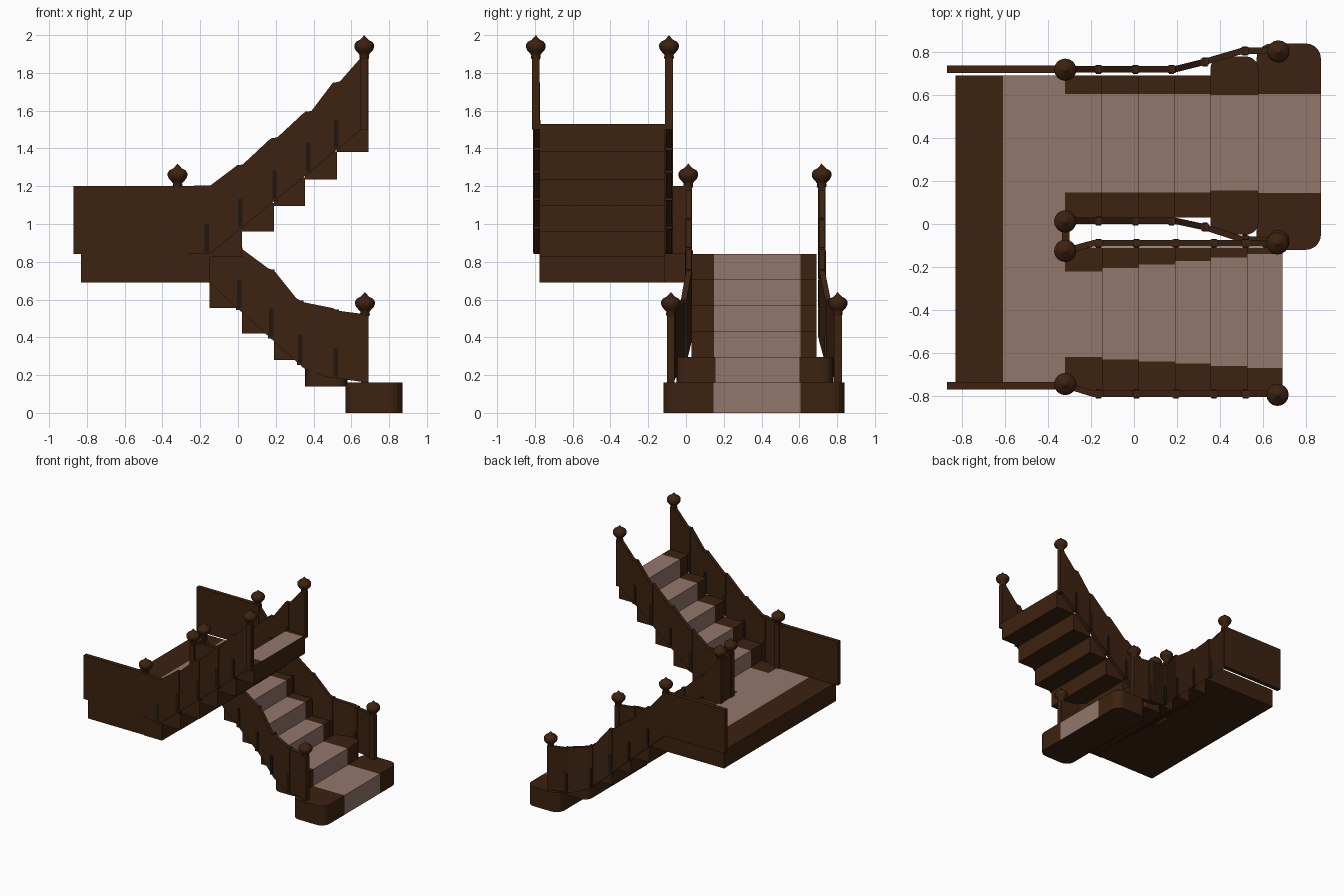
import bpy, bmesh, math

if "Cube" in bpy.data.objects:
    bpy.data.objects.remove(bpy.data.objects["Cube"])

def mat(name, c):
    m = bpy.data.materials.new(name)
    m.diffuse_color = (*c, 1)
    m.use_nodes = True
    m.node_tree.nodes["Principled BSDF"].inputs["Base Color"].default_value = m.diffuse_color
    return m

WOOD = mat("dark wood", (0.045, 0.016, 0.005))
CARPET = mat("carpet", (0.29, 0.18, 0.145))
SHADE = mat("shadow wood", (0.017, 0.008, 0.004))

def finish(bm, name, *mats):
    bmesh.ops.recalc_face_normals(bm, faces=bm.faces)
    me = bpy.data.meshes.new(name)
    bm.to_mesh(me)
    bm.free()
    ob = bpy.data.objects.new(name, me)
    bpy.context.collection.objects.link(ob)
    for m in mats:
        me.materials.append(m)
    return ob

def rounded_rect(x0, x1, y0, y1, r):
    if r == 0:
        return [(x0, y0), (x1, y0), (x1, y1), (x0, y1)]
    pts = []
    for cx, cy, a0 in ((x1 - r, y1 - r, 0), (x0 + r, y1 - r, 90),
                       (x0 + r, y0 + r, 180), (x1 - r, y0 + r, 270)):
        for i in range(6):
            a = math.radians(a0 + 18 * i)
            pts.append((cx + r * math.cos(a), cy + r * math.sin(a)))
    return pts

def block(name, x, y, z, r=0, axis=1, strip=None, riser=0):
    """Slab; the strip range along the axis is carpeted on top and on the riser side."""
    bm = bmesh.new()
    f = bm.faces.new([bm.verts.new((px, py, z[0])) for px, py in rounded_rect(*x, *y, r)])
    ext = bmesh.ops.extrude_face_region(bm, geom=[f])["geom"]
    bmesh.ops.translate(bm, vec=(0, 0, z[1] - z[0]),
                        verts=[v for v in ext if isinstance(v, bmesh.types.BMVert)])
    bmesh.ops.recalc_face_normals(bm, faces=bm.faces)
    if strip:
        no = [0, 0, 0]
        no[axis] = 1
        for s in strip:
            co = [0, 0, 0]
            co[axis] = s
            bmesh.ops.bisect_plane(bm, geom=bm.verts[:] + bm.edges[:] + bm.faces[:],
                                   plane_co=co, plane_no=no)
        for f in bm.faces:
            c = f.calc_center_median()[axis]
            if strip[0] < c < strip[1] and (f.normal.z > 0.5 or f.normal.x * riser > 0.9):
                f.material_index = 1
    return finish(bm, name, WOOD, CARPET)

def rail(name, pts, t=0.03):
    """Solid balustrade panel through stations (x, y, bottom, top)."""
    bm = bmesh.new()
    rings = [[bm.verts.new((x, y + s * t / 2, z)) for s, z in
              ((-1, b), (1, b), (1, h), (-1, h))] for x, y, b, h in pts]
    for a, b in zip(rings, rings[1:]):
        for i in range(4):
            j = (i + 1) % 4
            bm.faces.new((a[i], a[j], b[j], b[i]))
    bm.faces.new(rings[0])
    bm.faces.new(rings[-1])
    return finish(bm, name, WOOD)

def newel(x, y, base, top):
    """Square post with a turned finial."""
    block("newel_post", (x - .02, x + .02), (y - .02, y + .02), (base, top))
    prof = [(.02, -.01), (.026, 0), (.024, .015), (.032, .025), (.046, .04), (.052, .055),
            (.052, .07), (.042, .085), (.022, .095), (.01, .108), (0, .12)]
    bm = bmesh.new()
    vs = [bm.verts.new((x + r, y, top + z)) for r, z in prof]
    es = [bm.edges.new(e) for e in zip(vs, vs[1:])]
    bmesh.ops.spin(bm, geom=vs + es, cent=(x, y, 0), axis=(0, 0, 1),
                   angle=2 * math.pi, steps=16)
    bmesh.ops.remove_doubles(bm, verts=bm.verts, dist=1e-4)
    ob = finish(bm, "newel_finial", WOOD)
    for p in ob.data.polygons:
        p.use_smooth = True

def lerp(table, x):
    for (xa, a), (xb, b) in zip(table, table[1:]):
        if x <= xb:
            return a + (b - a) * max(0, x - xa) / (xb - xa)
    return table[-1][1]

def flight_rail(name, path, bottom, top, posts):
    xs = sorted({p[0] for p in path + bottom + top})
    rail(name, [(x, lerp(path, x), lerp(bottom, x), lerp(top, x)) for x in xs])
    for x in posts:  # baluster with dark lower inlay
        y, b, h = lerp(path, x), lerp(bottom, x), lerp(top, x)
        block(name + "_post", (x - .017, x + .017), (y - .018, y + .018), (b, h))
        inlay = block(name + "_inlay", (x - .012, x + .012), (y - .021, y + .021),
                      (b + .01, b + .16))
        inlay.data.materials[0] = SHADE

# Lower flight, climbing towards -x
block("bottom_step", (.57, .87), (-.12, .84), (0, .16), .07, 1, (.145, .605), 1)
block("second_step", (.355, .58), (-.05, .78), (.14, .295), .06, 1, (.155, .6), 1)
xs = [.355, .19, .02, -.15, -.32]
tops = [.43, .57, .705, .84]
for i, h in enumerate(tops):
    block("lower_step", (xs[i + 1], xs[i]), (.03, .69), (h - .15, h), 0, 1, (.147, .605), 1)

# Landing
block("landing", (-.83, -.32), (-.77, .69), (.69, .84), 0, 0, (-.61, -.31))

# Upper flight, climbing towards +x with slightly widening carpet
xs = [-.32, -.15, .02, .19, .355, .525, .69]
tops = [.84, .975, 1.11, 1.245, 1.385, 1.53]
for i, h in enumerate(tops):
    w = i * .01
    block("upper_step", (xs[i], xs[i + 1]), (-.775, -.11), (h - .15, h), 0, 1,
          (-.62 - w, -.22 + 1.6 * w), -1)

# Balustrades of the lower flight, flaring out at the foot
low_top = [(-.32, 1.2), (-.18, 1.035), (-.145, 1.02), (-.01, .885), (.025, .865), (.16, .765),
           (.19, .755), (.31, .605), (.35, .585), (.5, .555), (.535, .54), (.69, .52)]
low_bot = [(-.32, .84), (.35, .235), (.47, .19), (.69, .16)]
low_posts = [-.165, .007, .175, .33, .517]
flight_rail("lower_outer_rail", [(-.32, .72), (.19, .72), (.33, .755), (.5, .805), (.69, .81)],
            low_bot, low_top, low_posts)
flight_rail("lower_inner_rail", [(-.32, .015), (.19, .015), (.33, -.015), (.5, -.07), (.69, -.08)],
            low_bot, low_top, low_posts)

# Balustrades of the upper flight
up_top = [(-.32, 1.2), (-.145, 1.205), (-.005, 1.31), (.025, 1.315), (.17, 1.45), (.21, 1.46),
          (.35, 1.59), (.39, 1.6), (.5, 1.745), (.54, 1.755), (.65, 1.88), (.69, 1.88)]
up_bot = [(-.32, .84), (-.15, .84), (.69, 1.53)]
up_posts = [-.165, .012, .195, .372, .52]
flight_rail("upper_outer_rail", [(-.32, -.75), (-.19, -.79), (.69, -.79)],
            up_bot, up_top, up_posts)
flight_rail("upper_inner_rail", [(-.32, -.125), (-.19, -.09), (.69, -.09)],
            up_bot, up_top, up_posts)

# Landing side panels and the panel between the flights
for y in (-.752, .72):
    rail("landing_panel", [(-.87, y, .84, 1.2), (-.32, y, .84, 1.2)], .035)
block("middle_panel", (-.335, -.3), (-.125, .015), (.84, 1.2))

# Newels
for y in (-.745, -.125, .012, .718):
    newel(-.32, y, .84, 1.2)
for y in (-.795, -.09):
    newel(.668, y, 1.5, 1.88)
for y in (-.08, .803):
    newel(.672, y, .15, .52)
